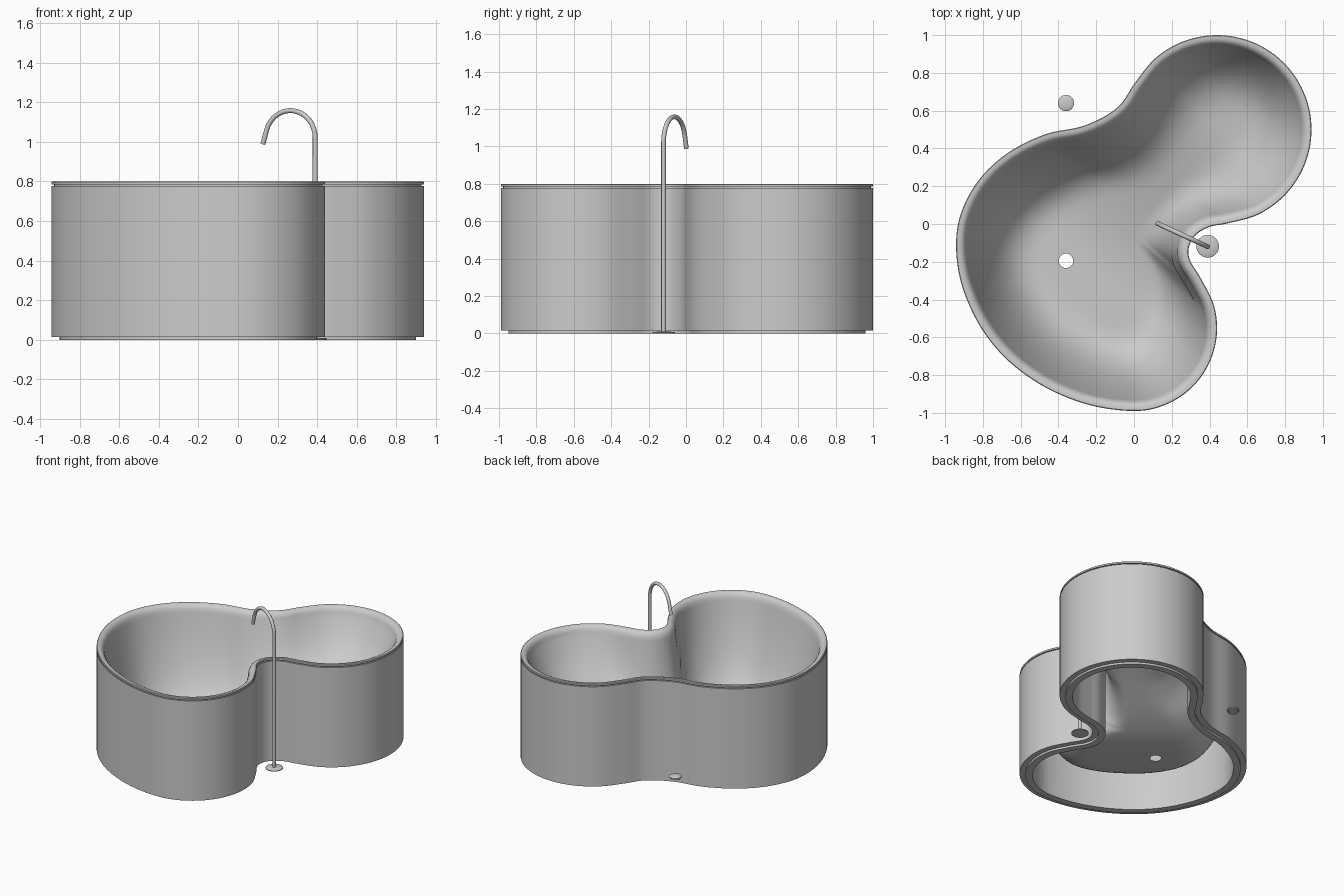
import bpy, bmesh, math
from mathutils import Vector

if "Cube" in bpy.data.objects:
    bpy.data.objects.remove(bpy.data.objects["Cube"])


# ---- tub outline control points (clockwise arcs joined by a few hand-placed points) ----
def arc(cx, cy, r, a0, a1, n):
    return [(cx + r * math.cos(math.radians(a0 + (a1 - a0) * i / n)),
             cy + r * math.sin(math.radians(a0 + (a1 - a0) * i / n))) for i in range(n + 1)]


CTRL = (arc(0.44, 0.50, 0.50, -84, 150, 12)          # small lobe
        + [(-0.09, 0.615), (-0.26, 0.522), (-0.47, 0.475), (-0.67, 0.375), (-0.82, 0.235),
           (-0.915, 0.06), (-0.942, -0.12), (-0.91, -0.33), (-0.81, -0.55), (-0.66, -0.73),
           (-0.46, -0.87), (-0.23, -0.96)]           # big lobe
        + arc(0.0, -0.55, 0.44, -90, 36, 6)          # front right lobe
        + [(0.298, -0.195), (0.29, -0.125), (0.325, -0.06), (0.40, -0.015)])
STEPS = 6
DRAIN = Vector((-0.36, -0.195))
SPINE_A, SPINE_B = Vector((0.44, 0.50)), Vector((-0.22, -0.28))


def smooth_loop(ctrl):
    """Closed Catmull-Rom curve through the control points."""
    p = [Vector(c) for c in ctrl]
    n, out = len(p), []
    for i in range(n):
        a, b, c, d = p[i - 1], p[i], p[(i + 1) % n], p[(i + 2) % n]
        for k in range(STEPS):
            t = k / STEPS
            out.append(0.5 * (2 * b + (c - a) * t + (2 * a - 5 * b + 4 * c - d) * t * t
                              + (3 * b - a - 3 * c + d) * t ** 3))
    return out


OUT = smooth_loop(CTRL)


def inset(dist):
    n, res = len(OUT), []
    for i in range(n):
        t = (OUT[(i + 1) % n] - OUT[i - 1]).normalized()
        res.append(OUT[i] + Vector((-t.y, t.x)) * dist)
    return res


def flat_ring(dist, z):
    return [(p.x, p.y, z) for p in inset(dist)]


def finish(name, bm, angle=35):
    bmesh.ops.recalc_face_normals(bm, faces=bm.faces[:])
    me = bpy.data.meshes.new(name)
    bm.to_mesh(me)
    bm.free()
    ob = bpy.data.objects.new(name, me)
    bpy.context.collection.objects.link(ob)
    bpy.ops.object.select_all(action='DESELECT')
    ob.select_set(True)
    bpy.context.view_layer.objects.active = ob
    bpy.ops.object.shade_smooth_by_angle(angle=math.radians(angle))
    return ob


def bridge(rings, closed=False):
    """Skin a list of equal-length rings with quads."""
    bm = bmesh.new()
    vs = [[bm.verts.new(c) for c in r] for r in rings]
    n = len(vs[0])
    pairs = list(zip(vs, vs[1:])) + ([(vs[-1], vs[0])] if closed else [])
    for a, b in pairs:
        for i in range(n):
            j = (i + 1) % n
            bm.faces.new((a[i], a[j], b[j], b[i]))
    return bm


# ---- outer skirt with recessed foot ring ----
skirt = [(0, 0.778), (0, 0.015), (0.04, 0.015), (0.04, 0), (0.09, 0), (0.09, 0.5),
         (0.04, 0.74), (0.03, 0.775)]
finish("tub_skirt", bridge([flat_ring(d, z) for d, z in skirt], closed=True))


# ---- rim and basin: wall drops to a floor that slopes up into the small lobe ----
def spine_foot(p):
    ab = SPINE_B - SPINE_A
    t = max(0, min(1, (p - SPINE_A).dot(ab) / ab.length_squared))
    return SPINE_A + ab * t


def floor_z(p):
    axis = (SPINE_A - SPINE_B).normalized()
    u = max(0, min(1, ((p - SPINE_B).dot(axis) - 0.05) / 1.15))
    return 0.115 + 0.31 * u * u * (3 - 2 * u)


rim = [(0.012, 0.775), (0.012, 0.785), (0, 0.785), (0, 0.797), (0.004, 0.80),
       (0.02, 0.80), (0.033, 0.795), (0.044, 0.784), (0.052, 0.768), (0.057, 0.75)]
rings = [flat_ring(d, z) for d, z in rim]
lip = inset(rim[-1][0])
top = rim[-1][1]
RINGS = 30
for k in range(1, RINGS + 1):
    s = (k / RINGS) ** 1.5
    ring = []
    for p in lip:
        foot = spine_foot(p)
        q = p.lerp(foot, s)
        length = (foot - p).length
        x = min(1, s * length / min(0.44, length))
        f = floor_z(q)
        ring.append((q.x, q.y, f + (top - f) * (1 - x) ** 3))
    rings.append(ring)
bm = bridge(rings)
bmesh.ops.remove_doubles(bm, verts=bm.verts[:], dist=0.0005)

# drain hole: slice the floor with tangent planes, then drop the middle
R, SIDES = 0.038, 24


def near(r):
    return [f for f in bm.faces if (f.calc_center_median().xy - DRAIN).length < r]


for i in range(SIDES):
    a = 2 * math.pi * i / SIDES
    nrm = Vector((math.cos(a), math.sin(a), 0))
    faces = near(0.10)
    geom = faces + list({e for f in faces for e in f.edges}) + list({v for f in faces for v in f.verts})
    bmesh.ops.bisect_plane(bm, geom=geom, dist=1e-5, plane_no=nrm,
                           plane_co=DRAIN.to_3d() + nrm * R)
bmesh.ops.delete(bm, geom=near(R), context='FACES')
finish("basin_and_rim", bm)


# ---- low round discs: faucet foot and drain plug ----
def disc(name, x, y, z, prof):
    n = 32
    bm = bridge([[(x + r * math.cos(2 * math.pi * i / n), y + r * math.sin(2 * math.pi * i / n), z + h)
                  for i in range(n)] for r, h in prof])
    bmesh.ops.holes_fill(bm, edges=[e for e in bm.edges if e.is_boundary], sides=0)
    finish(name, bm)


disc("faucet_foot", 0.39, -0.118, 0, [(0.06, 0), (0.06, 0.005), (0.055, 0.008), (0.02, 0.010)])
disc("drain_plug", DRAIN.x, 0.64, 0.115, [(0.036, 0), (0.036, 0.008), (0.043, 0.009),
                                          (0.043, 0.015), (0.036, 0.019), (0.012, 0.021)])

# ---- faucet: upright pipe with a hooked spout ----
base = Vector((0.39, -0.12, 0))
fwd = Vector((-0.26, 0.12, 0)).normalized()
rad, pr, n = 0.138, 0.0125, 16
path = [(0, 0.0), (0, 0.5)]
for i in range(25):
    a = math.radians(162) * i / 24
    path.append((rad * (1 - math.cos(a)), 1.02 + rad * math.sin(a)))
path.append((path[-1][0] + 0.022, path[-1][1] - 0.074))
side = fwd.cross(Vector((0, 0, 1)))
pts = [base + fwd * u + Vector((0, 0, z)) for u, z in path]
tube = []
for i, p in enumerate(pts):
    t = (pts[min(i + 1, len(pts) - 1)] - pts[max(i - 1, 0)]).normalized()
    b = t.cross(side)
    tube.append([p + pr * (side * math.cos(2 * math.pi * k / n) + b * math.sin(2 * math.pi * k / n))
                 for k in range(n)])
bm = bridge(tube)
bmesh.ops.holes_fill(bm, edges=[e for e in bm.edges if e.is_boundary], sides=0)
finish("faucet_pipe", bm)
